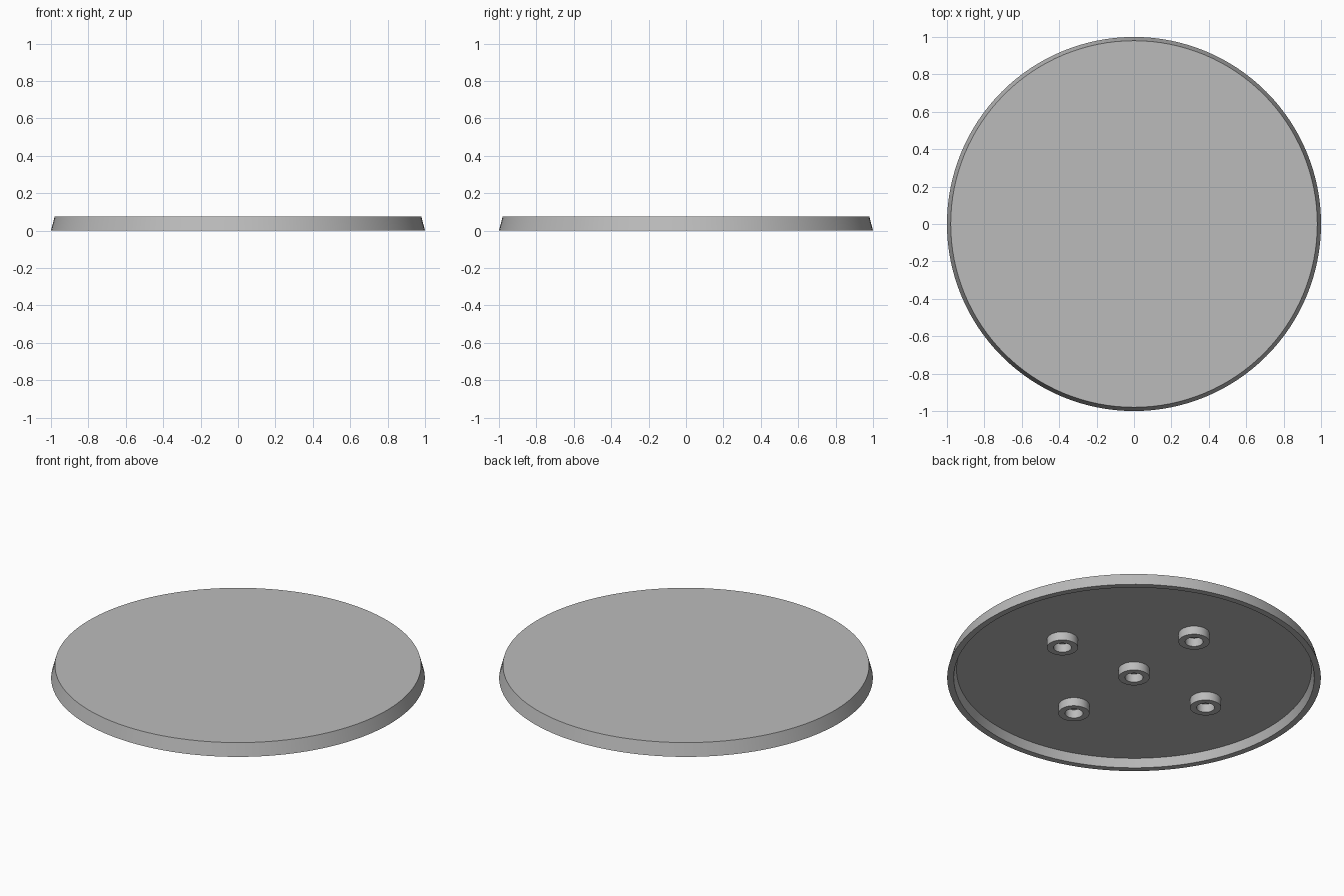
import bpy
import math

cube = bpy.data.objects.get("Cube")
if cube:
    bpy.data.objects.remove(cube)

grey = bpy.data.materials.new("light grey")
grey.use_nodes = True
colour = (0.5, 0.5, 0.5, 1)
grey.diffuse_color = colour
grey.node_tree.nodes["Principled BSDF"].inputs["Base Color"].default_value = colour


def lathe(name, profile, segments, location=(0, 0, 0), closed=False):
    """Revolve (radius, z) points about z; radius 0 makes a single pole."""
    verts, rings, faces = [], [], []
    for r, z in profile:
        count = segments if r else 1
        rings.append([len(verts) + i for i in range(count)])
        for i in range(count):
            a = math.tau * i / segments
            verts.append((r * math.cos(a), r * math.sin(a), z))
    pairs = list(zip(rings, rings[1:]))
    if closed:
        pairs.append((rings[-1], rings[0]))
    for low, high in pairs:
        for i in range(segments):
            j = i + 1
            quad = [low[i % len(low)], low[j % len(low)],
                    high[j % len(high)], high[i % len(high)]]
            faces.append(list(dict.fromkeys(quad)))
    mesh = bpy.data.meshes.new(name)
    mesh.from_pydata(verts, [], faces)
    mesh.materials.append(grey)
    obj = bpy.data.objects.new(name, mesh)
    obj.location = location
    bpy.context.collection.objects.link(obj)
    bpy.ops.object.select_all(action="DESELECT")
    obj.select_set(True)
    bpy.context.view_layer.objects.active = obj
    bpy.ops.object.shade_smooth_by_angle(angle=math.radians(30))
    return obj


# Hollow disc with a tapered rim, from the underside centre round to the top
underside = 0.05
lathe("disc", [(0, underside), (0.95, underside), (0.965, 0),
               (1, 0), (0.98, 0.075), (0, 0.075)], 128)

# Five tubular sockets under the disc: one central, four on the axes
socket = [(0.048, 0), (0.083, 0), (0.083, underside), (0.048, underside)]
spots = {"centre": (0, 0), "left": (0.5, 0), "right": (-0.5, 0),
         "front": (0, -0.5), "back": (0, 0.5)}
for side, (x, y) in spots.items():
    lathe(side + "_socket", socket, 48, (x, y, 0), closed=True)
